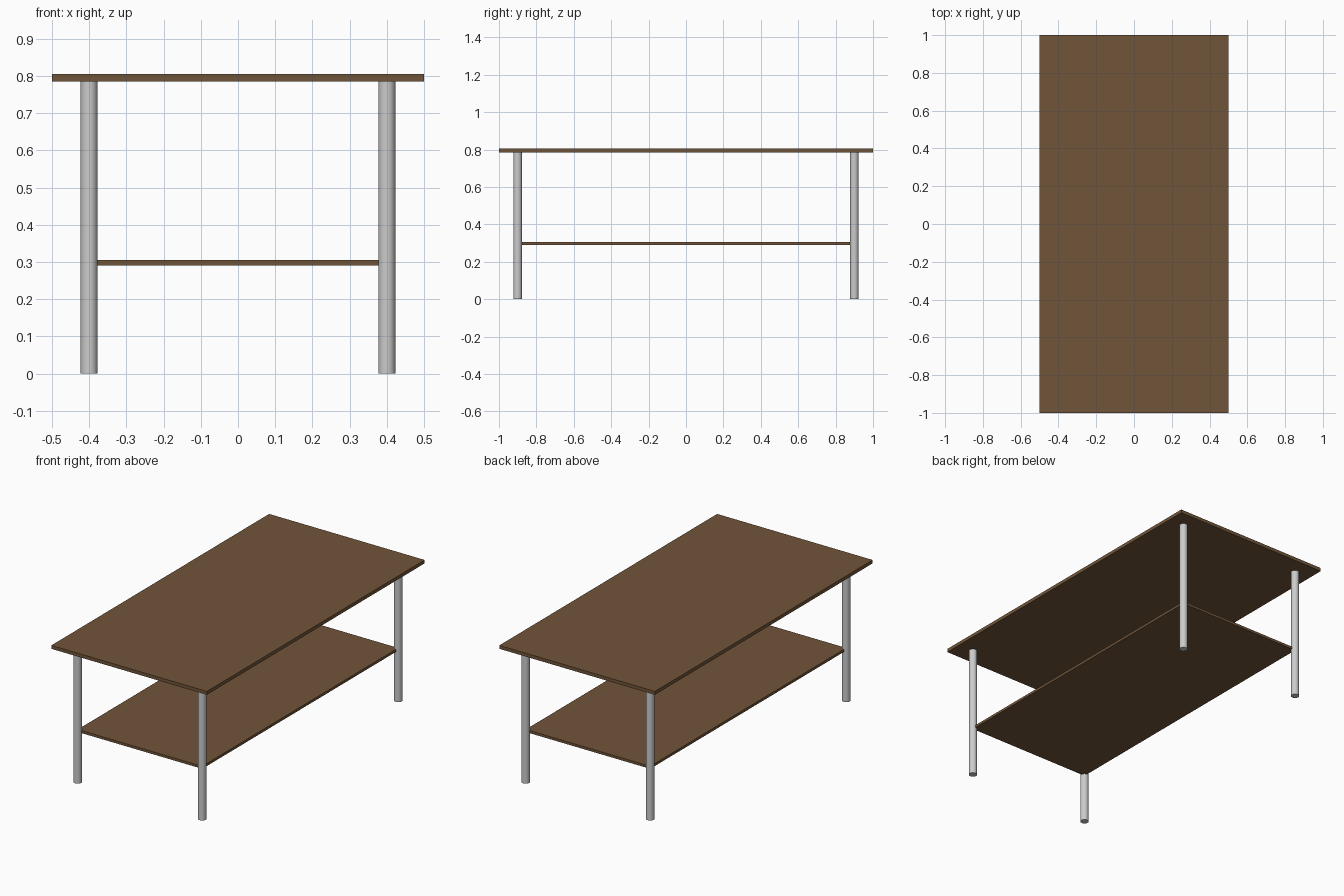
import bpy

if "Cube" in bpy.data.objects:
    bpy.data.objects.remove(bpy.data.objects["Cube"])

wood = bpy.data.materials.new("brown_wood")
wood.diffuse_color = (0.166, 0.091, 0.041, 1)
wood.use_nodes = True
wood.node_tree.nodes["Principled BSDF"].inputs["Base Color"].default_value = wood.diffuse_color


def board(name, width, length, z_bottom, z_top):
    bpy.ops.mesh.primitive_cube_add(size=1, location=(0, 0, (z_bottom + z_top) / 2))
    ob = bpy.context.object
    ob.name = name
    ob.scale = (width, length, z_top - z_bottom)
    bpy.ops.object.transform_apply(location=False, rotation=False, scale=True)
    ob.data.materials.append(wood)


# Table top, and lower shelf whose corners end inside the legs
board("table_top", 1.0, 2.0, 0.785, 0.805)
board("lower_shelf", 0.8, 1.8, 0.29, 0.305)

# Four round legs
LEG_HEIGHT = 0.785
for side, x in (("left", -0.4), ("right", 0.4)):
    for end, y in (("front", -0.9), ("back", 0.9)):
        bpy.ops.mesh.primitive_cylinder_add(
            vertices=32, radius=0.0225, depth=LEG_HEIGHT,
            location=(x, y, LEG_HEIGHT / 2))
        bpy.context.object.name = f"{end}_{side}_leg"
        bpy.ops.object.shade_smooth_by_angle()
